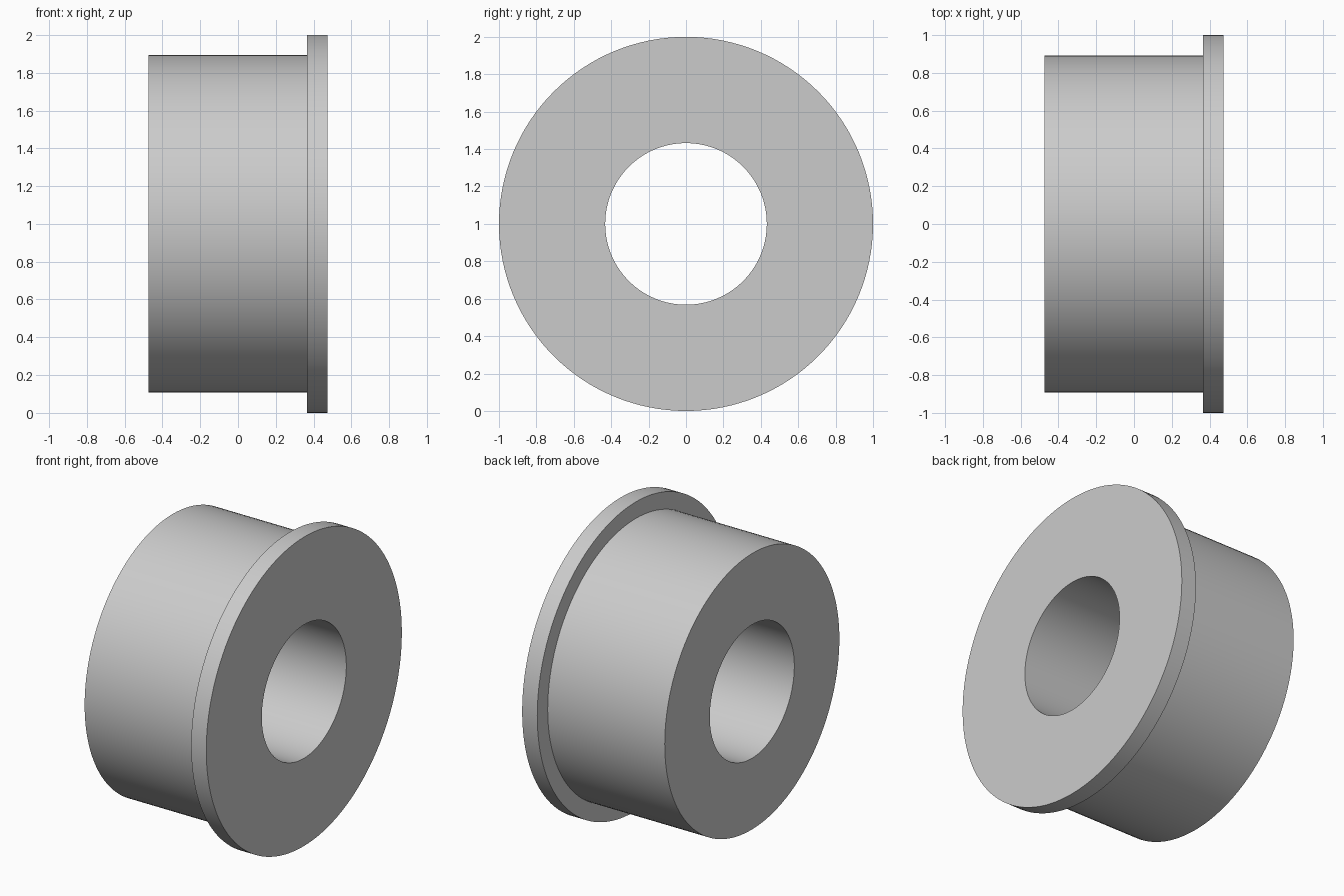
import bpy
import bmesh
import math
from mathutils import Matrix, Vector

SEGMENTS = 128
BORE, BARREL, FLANGE = 0.432, 0.893, 1.0
X_END, X_STEP = 0.473, 0.365

default_cube = bpy.data.objects.get("Cube")
if default_cube:
    bpy.data.objects.remove(default_cube, do_unlink=True)

# Plain grey material
grey = bpy.data.materials.new("light_grey")
grey.use_nodes = True
colour = (0.6, 0.6, 0.6, 1.0)
grey.diffuse_color = colour
for node in grey.node_tree.nodes:
    if node.type == "BSDF_PRINCIPLED":
        node.inputs["Base Color"].default_value = colour

# Flanged bushing: closed (x, radius) section revolved around the x axis
profile = [
    (-X_END, BORE), (-X_END, BARREL), (X_STEP, BARREL),
    (X_STEP, FLANGE), (X_END, FLANGE), (X_END, BORE),
]
bm = bmesh.new()
verts = [bm.verts.new((x, 0, r)) for x, r in profile]
edges = [bm.edges.new((a, b)) for a, b in zip(verts, verts[1:] + verts[:1])]
bmesh.ops.spin(bm, geom=verts + edges, cent=(0, 0, 0), axis=(1, 0, 0),
               angle=math.tau, steps=SEGMENTS, use_duplicate=False)
bmesh.ops.remove_doubles(bm, verts=bm.verts[:], dist=0.0001)
bmesh.ops.recalc_face_normals(bm, faces=bm.faces[:])
bmesh.ops.transform(bm, matrix=Matrix.Translation(Vector((0, 0, FLANGE))),
                    verts=bm.verts[:])

mesh = bpy.data.meshes.new("flanged_bushing")
bm.to_mesh(mesh)
bm.free()
mesh.materials.append(grey)
bushing = bpy.data.objects.new("flanged_bushing", mesh)
bpy.context.collection.objects.link(bushing)

# Smooth round walls with crisp rims
bpy.ops.object.select_all(action="DESELECT")
bushing.select_set(True)
bpy.context.view_layer.objects.active = bushing
bpy.ops.object.shade_smooth_by_angle(angle=math.radians(30))
